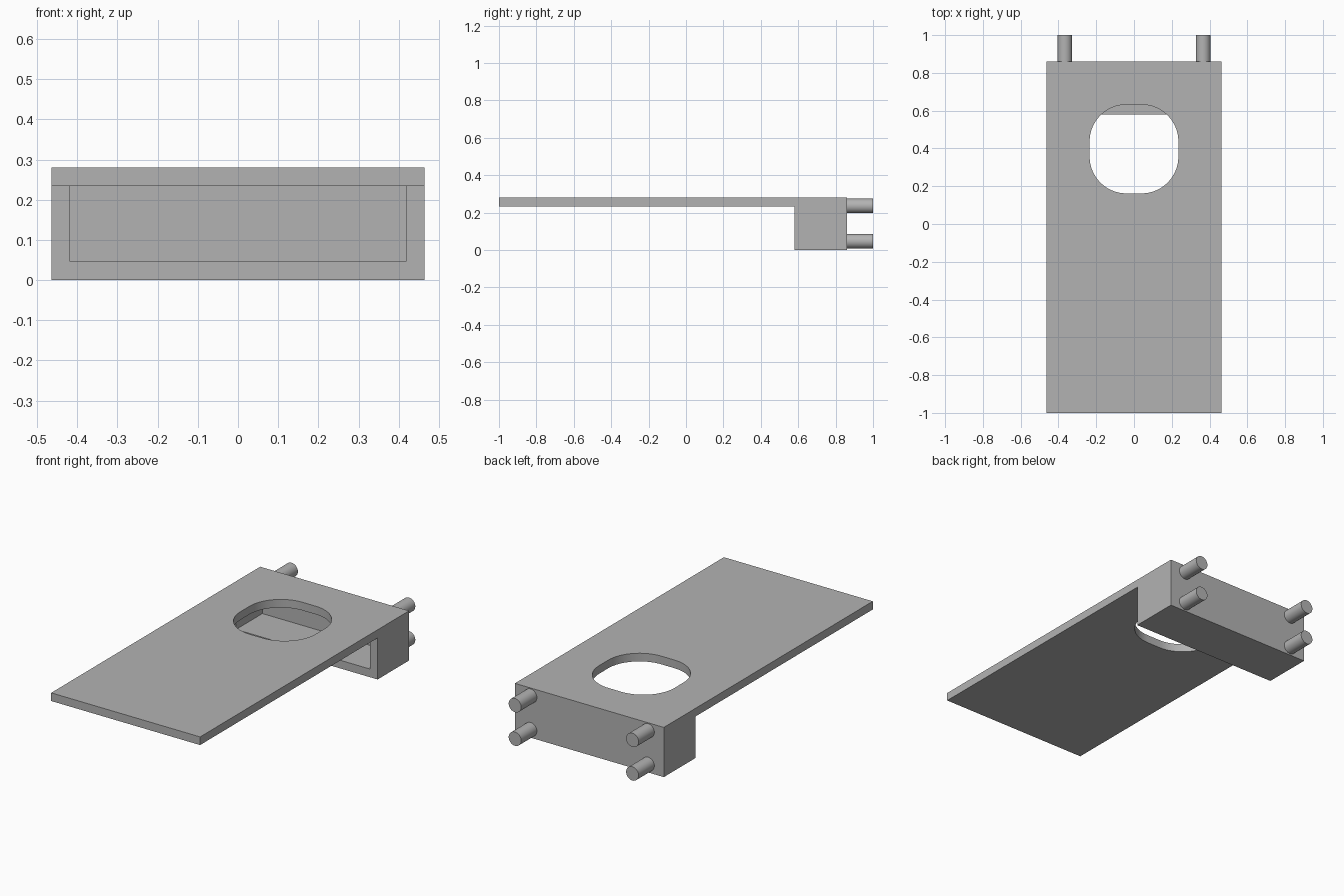
import bpy
import bmesh
from math import cos, sin, pi

cube = bpy.data.objects.get("Cube")
if cube:
    bpy.data.objects.remove(cube, do_unlink=True)

# Main dimensions
HALF_W, FRONT, BACK, TOP = 0.464, -1.0, 0.86, 0.28
WALL = 0.046
HOUSING_FRONT = 0.58
UNDERSIDE = TOP - WALL

grey = bpy.data.materials.new("plain grey")
grey.use_nodes = True
grey.diffuse_color = (0.45, 0.45, 0.45, 1)
grey.node_tree.nodes["Principled BSDF"].inputs["Base Color"].default_value = grey.diffuse_color


def finish(name, bm):
    """Turn a bmesh into a named grey object."""
    bmesh.ops.recalc_face_normals(bm, faces=bm.faces)
    mesh = bpy.data.meshes.new(name)
    bm.to_mesh(mesh)
    bm.free()
    mesh.materials.append(grey)
    obj = bpy.data.objects.new(name, mesh)
    bpy.context.collection.objects.link(obj)
    return obj


def prism(name, outline, direction):
    """Extrude a closed outline of points along a direction."""
    bm = bmesh.new()
    face = bm.faces.new([bm.verts.new(p) for p in outline])
    new = bmesh.ops.extrude_face_region(bm, geom=[face], use_keep_orig=True)["geom"]
    verts = [v for v in new if isinstance(v, bmesh.types.BMVert)]
    bmesh.ops.translate(bm, verts=verts, vec=direction)
    return finish(name, bm)


def box(name, x0, x1, y0, y1, z0, z1):
    outline = [(x0, y0, z0), (x1, y0, z0), (x1, y1, z0), (x0, y1, z0)]
    return prism(name, outline, (0, 0, z1 - z0))


def smooth(obj):
    bpy.ops.object.select_all(action="DESELECT")
    obj.select_set(True)
    bpy.context.view_layer.objects.active = obj
    bpy.ops.object.shade_smooth_by_angle(angle=pi / 6)


# Top plate with a rounded square opening
plate = box("top_plate", -HALF_W, HALF_W, FRONT, BACK, UNDERSIDE, TOP)
HOLE_Y, FLAT, RADIUS, STEPS = 0.397, 0.04, 0.195, 16
outline = []
for corner, (sx, sy) in enumerate([(1, 1), (-1, 1), (-1, -1), (1, -1)]):
    for i in range(STEPS + 1):
        a = (corner + i / STEPS) * pi / 2
        outline.append((sx * FLAT + RADIUS * cos(a),
                        HOLE_Y + sy * FLAT + RADIUS * sin(a), 0.2))
cutter = prism("opening_cutter", outline, (0, 0, 0.2))
cut = plate.modifiers.new("opening", "BOOLEAN")
cut.operation = "DIFFERENCE"
cut.solver = "EXACT"
cut.object = cutter
bpy.context.view_layer.objects.active = plate
bpy.ops.object.modifier_apply(modifier=cut.name)
bpy.data.objects.remove(cutter, do_unlink=True)
smooth(plate)

# Open-fronted housing under the rear of the plate
box("housing_floor", -HALF_W, HALF_W, HOUSING_FRONT, BACK, 0, WALL)
box("housing_back", -HALF_W + WALL, HALF_W - WALL, BACK - WALL, BACK, WALL, UNDERSIDE)
for side, s in (("left", 1), ("right", -1)):
    x0, x1 = sorted((s * HALF_W, s * (HALF_W - WALL)))
    box(f"housing_{side}_wall", x0, x1, HOUSING_FRONT, BACK, WALL, UNDERSIDE)

# Four round pegs on the back
for side, x in (("left", 0.366), ("right", -0.366)):
    for level, z in (("upper", 0.236), ("lower", 0.047)):
        ring = [(x + 0.039 * cos(2 * pi * i / 32), BACK, z + 0.039 * sin(2 * pi * i / 32))
                for i in range(32)]
        smooth(prism(f"{level}_{side}_peg", ring, (0, 1 - BACK, 0)))
